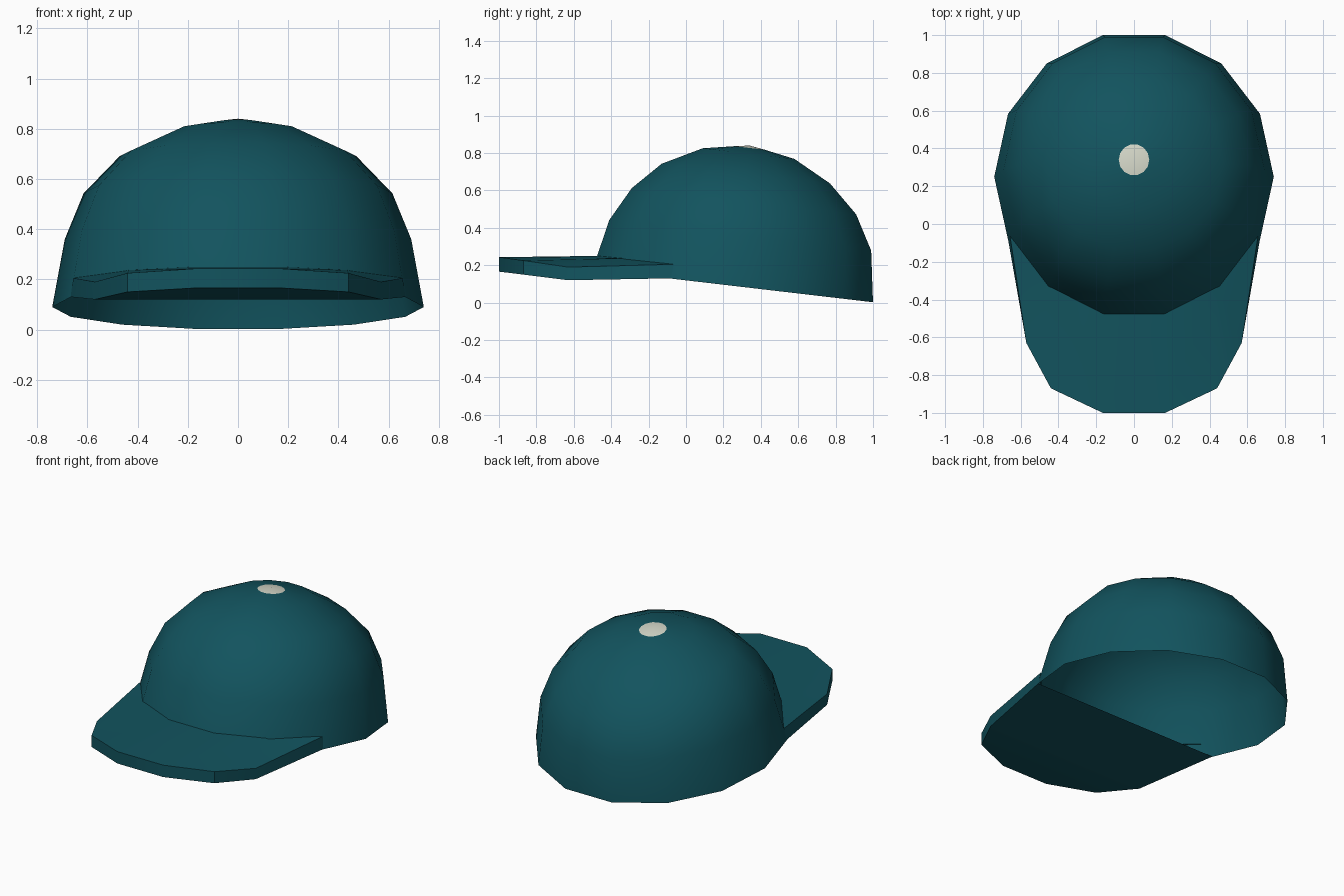
import bpy, bmesh, math

if "Cube" in bpy.data.objects:
    bpy.data.objects.remove(bpy.data.objects["Cube"])


def material(name, rgb):
    m = bpy.data.materials.new(name)
    m.diffuse_color = (*rgb, 1.0)
    m.use_nodes = True
    m.node_tree.nodes["Principled BSDF"].inputs["Base Color"].default_value = m.diffuse_color
    return m


teal = material("teal_cloth", (0.006, 0.087, 0.112))
cream = material("cream_button", (0.65, 0.67, 0.57))


def finish(bm, name, mats, angle):
    me = bpy.data.meshes.new(name)
    bm.to_mesh(me)
    bm.free()
    for m in mats:
        me.materials.append(m)
    ob = bpy.data.objects.new(name, me)
    bpy.context.collection.objects.link(ob)
    bpy.ops.object.select_all(action='DESELECT')
    ob.select_set(True)
    bpy.context.view_layer.objects.active = ob
    bpy.ops.object.shade_smooth_by_angle(angle=math.radians(angle))
    return ob


# Crown: open shell of tilted 14-sided rings (centre y, centre z, radius x, radius y)
SIDES, TILT = 14, 0.117
RINGS = [(0.25, 0.09, 0.74, 0.769), (0.29, 0.36, 0.69, 0.718),
         (0.31, 0.5425, 0.615, 0.615), (0.32, 0.69, 0.472, 0.4615),
         (0.335, 0.797, 0.238, 0.251), (0.34, 0.827, 0.081, 0.083)]
bm = bmesh.new()
rows = []
for cy, cz, rx, ry in RINGS:
    row = []
    for i in range(SIDES):
        a = 2 * math.pi * i / SIDES
        y = ry * math.sin(a)
        row.append(bm.verts.new((rx * math.cos(a), cy + y, cz - TILT * y)))
    rows.append(row)
for lo, hi in zip(rows, rows[1:]):
    for i in range(SIDES):
        j = (i + 1) % SIDES
        bm.faces.new((lo[i], lo[j], hi[j], hi[i]))
# Cream button: the innermost fan at the apex
apex = bm.verts.new((0, 0.34, 0.84))
for i in range(SIDES):
    f = bm.faces.new((rows[-1][i], rows[-1][(i + 1) % SIDES], apex))
    f.material_index = 1
finish(bm, "crown", [teal, cream], 60)

# Brim: mirrored outline points for the top edge, bottom edge and crown seam
OUTER = [(0.165, -1, 0.243), (0.44, -0.87, 0.225), (0.57, -0.63, 0.19), (0.656, -0.066, 0.205)]
UNDER = [(0.165, -1, 0.166), (0.44, -0.87, 0.15), (0.57, -0.63, 0.12), (0.667, -0.08, 0.13)]
SEAM = [(0.165, -0.475, 0.25), (0.435, -0.325, 0.237)]
bm = bmesh.new()


def side(points, s):
    return [bm.verts.new((s * x, y, z)) for x, y, z in points]


o, u, c = ({s: side(p, s) for s in (1, -1)} for p in (OUTER, UNDER, SEAM))
for s in (1, -1):
    bm.faces.new((o[s][0], o[s][1], c[s][1], c[s][0]))
    bm.faces.new((o[s][1], o[s][2], c[s][1]))
    bm.faces.new((o[s][2], o[s][3], c[s][1]))
    for i in range(3):
        bm.faces.new((o[s][i], u[s][i], u[s][i + 1], o[s][i + 1]))
bm.faces.new((o[-1][0], o[1][0], c[1][0], c[-1][0]))
bm.faces.new((o[-1][0], u[-1][0], u[1][0], o[1][0]))
for i in range(3):
    bm.faces.new((u[-1][i], u[1][i], u[1][i + 1], u[-1][i + 1]))
bmesh.ops.recalc_face_normals(bm, faces=bm.faces)
bm.faces.ensure_lookup_table()
if bm.faces[0].normal.z < 0:
    bmesh.ops.reverse_faces(bm, faces=bm.faces)
finish(bm, "brim", [teal], 35)
